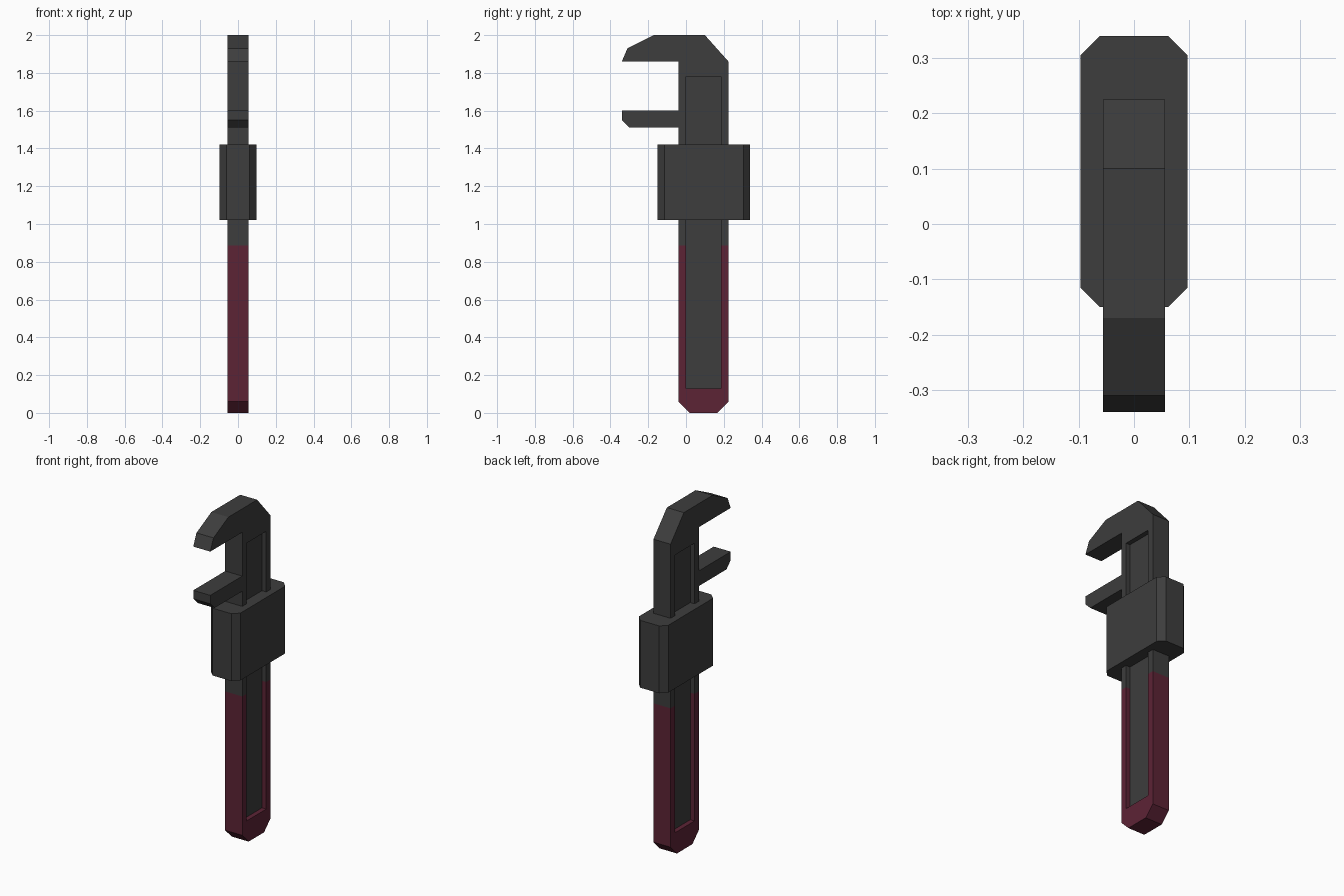
import bpy, bmesh
from mathutils import Vector

if "Cube" in bpy.data.objects:
    bpy.data.objects.remove(bpy.data.objects["Cube"])


def material(name, rgb):
    m = bpy.data.materials.new(name)
    m.diffuse_color = (*rgb, 1)
    m.use_nodes = True
    m.node_tree.nodes["Principled BSDF"].inputs["Base Color"].default_value = m.diffuse_color
    return m


STEEL = material("dark steel", (0.047, 0.047, 0.047))
GRIP = material("dark red grip", (0.108, 0.017, 0.036))


def extrude(name, points, offset):
    """Prism from a closed outline of 3D points, swept by offset."""
    bm = bmesh.new()
    face = bm.faces.new([bm.verts.new(p) for p in points])
    ext = bmesh.ops.extrude_face_region(bm, geom=[face], use_keep_orig=True)
    verts = [g for g in ext["geom"] if isinstance(g, bmesh.types.BMVert)]
    bmesh.ops.translate(bm, verts=verts, vec=Vector(offset))
    bmesh.ops.recalc_face_normals(bm, faces=bm.faces)
    mesh = bpy.data.meshes.new(name)
    bm.to_mesh(mesh)
    bm.free()
    ob = bpy.data.objects.new(name, mesh)
    bpy.context.collection.objects.link(ob)
    mesh.materials.append(STEEL)
    return ob


def side_profile(name, yz, x0, x1):
    return extrude(name, [(x0, y, z) for y, z in yz], (x1 - x0, 0, 0))


T = 0.056        # half thickness of the wrench
FLOOR = 0.028    # half thickness inside the side recesses
GRIP_TOP = 0.885

# Handle, shaft and fixed upper jaw in one outline
body = side_profile("handle_and_upper_jaw", [
    (0.02, 0), (0.165, 0), (0.225, 0.06), (0.225, 1.86), (0.10, 2.0),
    (-0.17, 2.0), (-0.31, 1.93), (-0.34, 1.86), (-0.04, 1.86), (-0.04, 0.06)], -T, T)

# Long recess on both sides
recess = [(0, 0.13), (0.185, 0.13), (0.185, 1.78), (0, 1.78)]
bpy.context.view_layer.objects.active = body
for s in (-1, 1):
    cutter = side_profile("recess_cutter", recess, s * FLOOR, s * 0.1)
    cutter.hide_render = True
    mod = body.modifiers.new("recess", 'BOOLEAN')
    mod.operation, mod.solver, mod.object = 'DIFFERENCE', 'EXACT', cutter
    bpy.ops.object.modifier_apply(modifier=mod.name)
    bpy.data.objects.remove(cutter)

# Red grip: everything below the grip line except the recess floors
body.data.materials.clear()
body.data.materials.append(STEEL)
body.data.materials.append(GRIP)
bm = bmesh.new()
bm.from_mesh(body.data)
bmesh.ops.bisect_plane(bm, geom=bm.verts[:] + bm.edges[:] + bm.faces[:],
                       plane_co=(0, 0, GRIP_TOP), plane_no=(0, 0, 1))
for f in bm.faces:
    c = f.calc_center_median()
    floor = abs(f.normal.x) > 0.9 and abs(c.x) < (T + FLOOR) / 2
    f.material_index = int(c.z < GRIP_TOP and not floor)
    f.smooth = False
bm.to_mesh(body.data)
bm.free()

# Movable lower jaw
side_profile("lower_jaw", [(-0.04, 1.51), (-0.04, 1.60), (-0.34, 1.60),
                           (-0.34, 1.55), (-0.30, 1.51)], -T, T)

# Adjusting collar with chamfered vertical corners
half = [(0.062, -0.15), (0.097, -0.115), (0.097, 0.305), (0.062, 0.34)]
outline = half + [(-x, y) for x, y in reversed(half)]
extrude("adjusting_collar", [(x, y, 1.02) for x, y in outline], (0, 0, 0.40))
